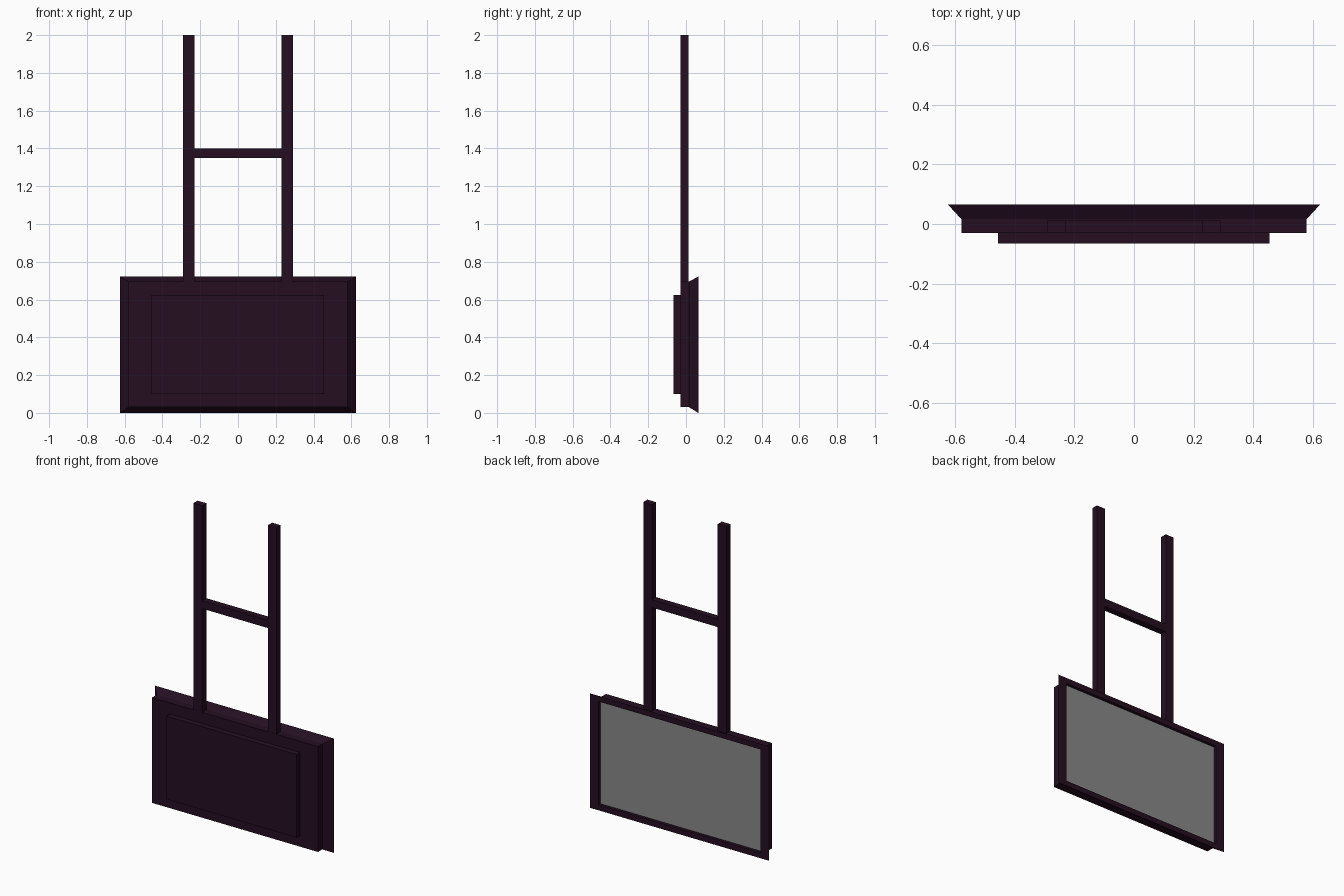
import bpy, bmesh

if "Cube" in bpy.data.objects:
    bpy.data.objects.remove(bpy.data.objects["Cube"])

def material(name, rgb):
    m = bpy.data.materials.new(name)
    m.diffuse_color = (*rgb, 1)
    m.use_nodes = True
    m.node_tree.nodes["Principled BSDF"].inputs["Base Color"].default_value = m.diffuse_color
    return m

plum = material("dark plum", (0.018, 0.0045, 0.015))
grey = material("screen grey", (0.25, 0.25, 0.25))

def finish(name, bm, *mats):
    bmesh.ops.recalc_face_normals(bm, faces=bm.faces[:])
    me = bpy.data.meshes.new(name)
    bm.to_mesh(me)
    bm.free()
    for m in mats:
        me.materials.append(m)
    ob = bpy.data.objects.new(name, me)
    bpy.context.collection.objects.link(ob)
    return ob

def box(name, x0, x1, y0, y1, z0, z1):
    bm = bmesh.new()
    bmesh.ops.create_cube(bm, size=1)
    for v in bm.verts:
        v.co.x = x1 if v.co.x > 0 else x0
        v.co.y = y1 if v.co.y > 0 else y0
        v.co.z = z1 if v.co.z > 0 else z0
    return finish(name, bm, plum)

# display housing: rectangular loops (half width, y, bottom, top) lofted
# from the flat casing out to the flared bezel, then in to the recessed screen
loops = [(0.58, -0.03, 0.03, 0.695),
         (0.58, 0.016, 0.03, 0.695),
         (0.625, 0.065, 0.0, 0.722),
         (0.565, 0.065, 0.035, 0.687),
         (0.565, 0.046, 0.035, 0.687)]
bm = bmesh.new()
rings = [[bm.verts.new(c) for c in
          ((-w, y, b), (w, y, b), (w, y, t), (-w, y, t))]
         for w, y, b, t in loops]
for r, s in zip(rings, rings[1:]):
    for i in range(4):
        j = (i + 1) % 4
        bm.faces.new((r[i], r[j], s[j], s[i]))
bm.faces.new(rings[0])
screen = bm.faces.new(rings[-1])
screen.material_index = 1
finish("display_housing", bm, plum, grey)

# raised panel on the housing
box("rear_panel", -0.457, 0.455, -0.065, -0.029, 0.10, 0.625)

# two hanging poles and their crossbar
for side, x in (("left", -0.26), ("right", 0.26)):
    box(side + "_pole", x - 0.03, x + 0.03, -0.0295, 0.012, 0.69, 2.0)
box("crossbar", -0.23, 0.23, -0.0295, 0.012, 1.35, 1.40)
